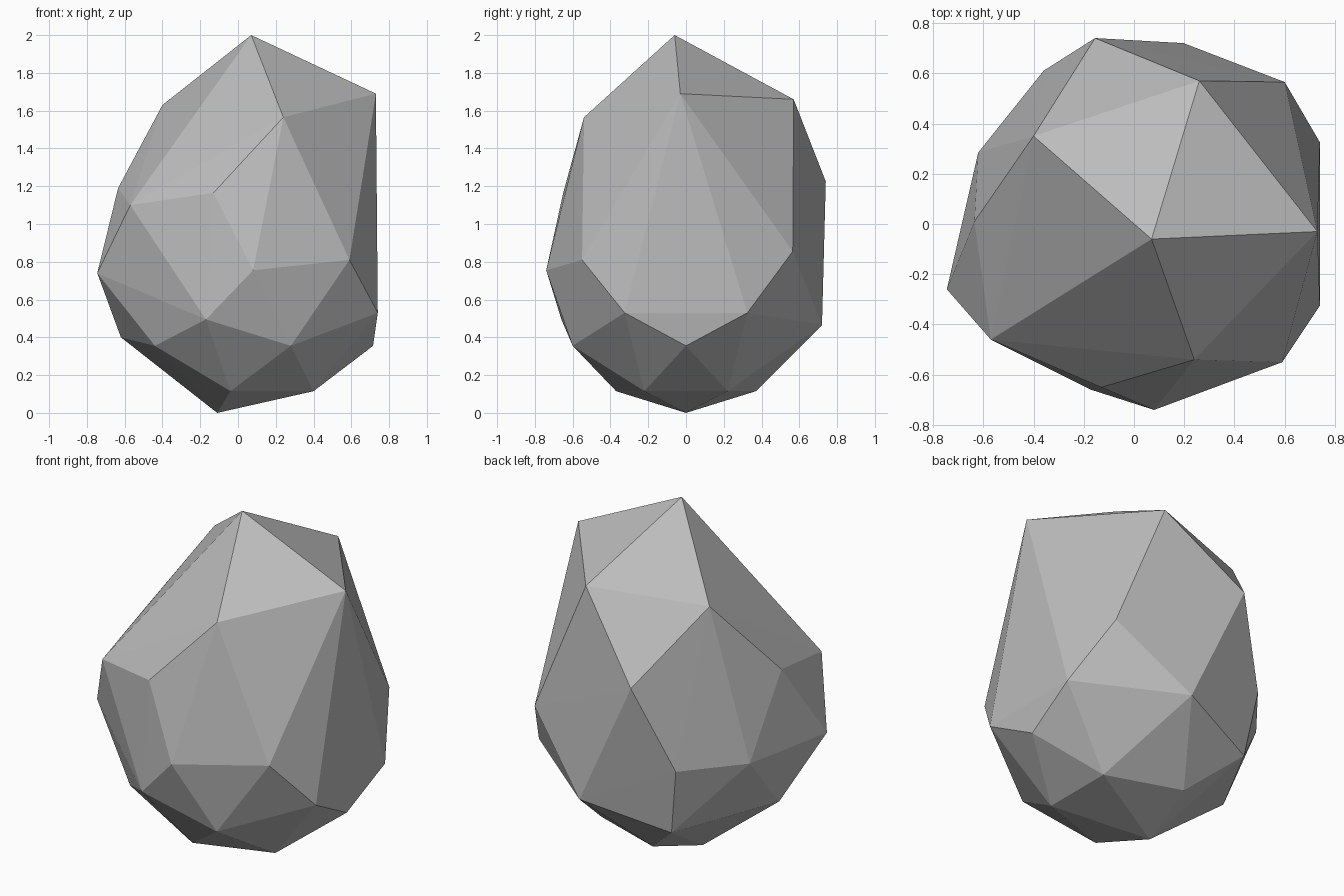
import bpy
import bmesh

# Remove only the default cube
default_cube = bpy.data.objects.get("Cube")
if default_cube:
    bpy.data.objects.remove(default_cube, do_unlink=True)


def make_material(name, colour):
    """One flat colour for viewport and render."""
    material = bpy.data.materials.new(name)
    material.use_nodes = True
    material.diffuse_color = colour
    shader = material.node_tree.nodes["Principled BSDF"]
    shader.inputs["Base Color"].default_value = colour
    shader.inputs["Roughness"].default_value = 1.0
    return material


def mirrored(points):
    """Each corner together with its twin across the y = 0 plane."""
    return points + [(x, -y, z) for x, y, z in points]


# Underside: lowest tip and a symmetric ring of facet corners around it
underside = [(-.11, 0, 0), (.715, 0, .355)]
underside += mirrored([(.4, .22, .115), (-.04, .37, .115), (.74, .325, .53)])

# Peak and the shoulder of corners below it
shoulder = [
    (.07, -.06, 2), (.73, -.03, 1.69), (.24, -.54, 1.565),
    (-.4, .35, 1.63), (.26, .57, 1.66), (-.155, .74, 1.225),
    (-.57, -.46, 1.1), (-.635, .01, 1.19), (-.13, -.65, 1.165),
]

# Widest band around the middle
middle = [
    (.59, -.55, .81), (.08, -.74, .755), (-.745, -.26, .74),
    (-.62, .285, .73), (-.36, .61, .735), (.6, .565, .855),
]

# Irregular band where the sides turn under
lower = [
    (-.17, -.66, .495), (.28, -.6, .355), (-.44, -.385, .355),
    (-.62, .01, .4), (-.3, .565, .34), (.197, .72, .465),
]

# Wrap flat facets around all of the corners
bm = bmesh.new()
for corner in underside + shoulder + middle + lower:
    bm.verts.new(corner)
bmesh.ops.convex_hull(bm, input=bm.verts)
loose = [v for v in bm.verts if not v.link_faces]
bmesh.ops.delete(bm, geom=loose, context="VERTS")
bmesh.ops.recalc_face_normals(bm, faces=bm.faces)
for face in bm.faces:
    face.smooth = False

# Rock object
mesh = bpy.data.meshes.new("rock")
bm.to_mesh(mesh)
bm.free()
mesh.materials.append(make_material("stone grey", (.5, .5, .5, 1)))
rock = bpy.data.objects.new("rock", mesh)
bpy.context.collection.objects.link(rock)
